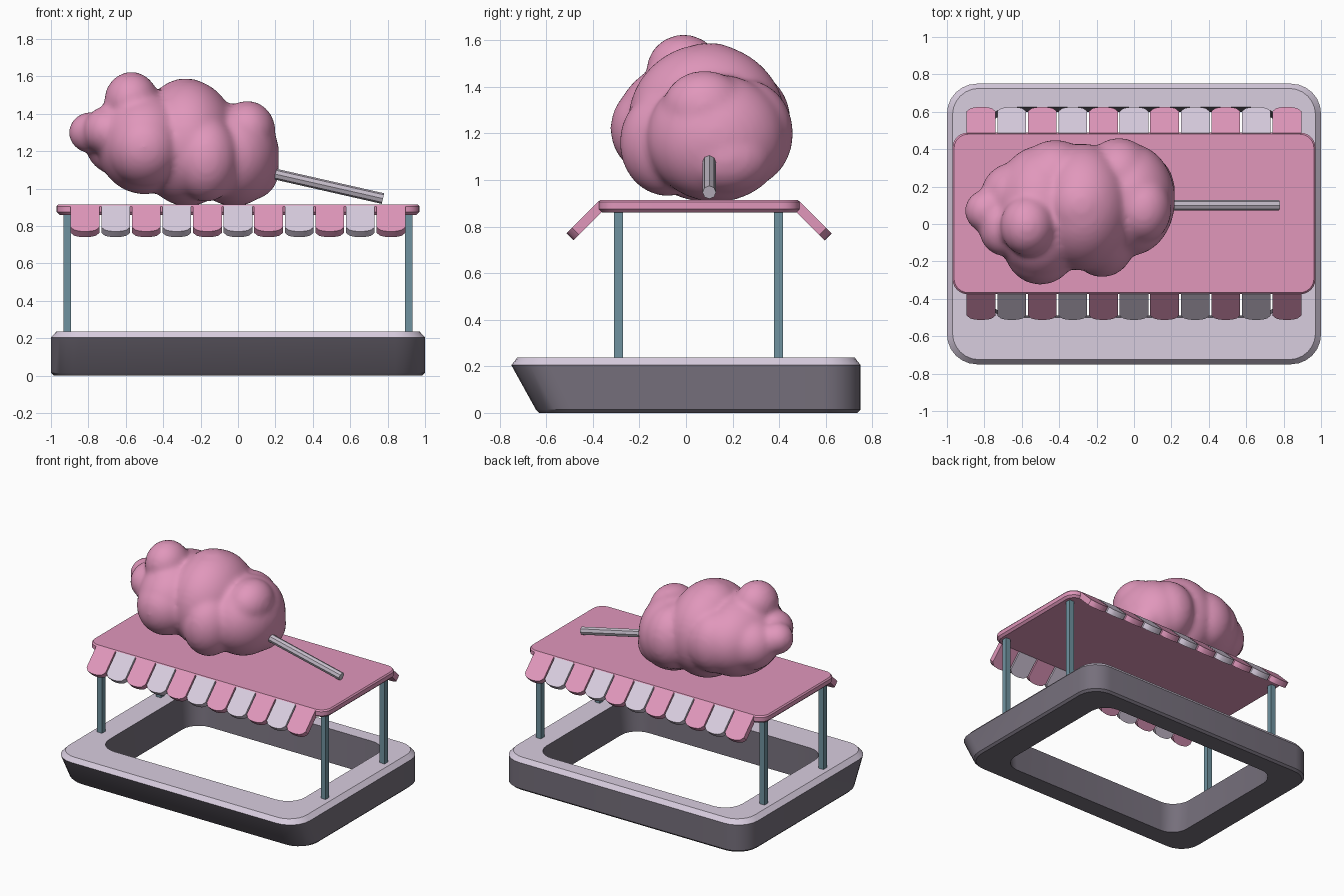
import bpy, bmesh, math
from mathutils import Vector, Matrix

if "Cube" in bpy.data.objects:
    bpy.data.objects.remove(bpy.data.objects["Cube"])


def material(name, rgb):
    m = bpy.data.materials.new(name)
    m.diffuse_color = (*rgb, 1)
    m.use_nodes = True
    m.node_tree.nodes["Principled BSDF"].inputs["Base Color"].default_value = m.diffuse_color
    return m


PINK = material("candy pink", (0.75, 0.31, 0.50))
LILAC = material("pale lilac", (0.69, 0.61, 0.74))
GREY = material("dark grey", (0.18, 0.16, 0.20))
TEAL = material("teal grey", (0.16, 0.29, 0.35))
STICK = material("stick grey", (0.55, 0.50, 0.58))


def finish(name, bm, mats, smooth=None):
    bmesh.ops.recalc_face_normals(bm, faces=bm.faces[:])
    me = bpy.data.meshes.new(name)
    bm.to_mesh(me)
    bm.free()
    for m in mats:
        me.materials.append(m)
    ob = bpy.data.objects.new(name, me)
    bpy.context.collection.objects.link(ob)
    if smooth:
        bpy.ops.object.select_all(action='DESELECT')
        ob.select_set(True)
        bpy.context.view_layer.objects.active = ob
        bpy.ops.object.shade_smooth_by_angle(angle=math.radians(smooth))
    return ob


def rounded_ring(bm, hx, y0, y1, z, r, n=6):
    """Loop of vertices around a rounded rectangle."""
    out = []
    corners = [(hx - r, y1 - r), (-hx + r, y1 - r), (-hx + r, y0 + r), (hx - r, y0 + r)]
    for k, (cx, cy) in enumerate(corners):
        for i in range(n + 1):
            a = math.pi / 2 * (k + i / n)
            out.append(bm.verts.new((cx + r * math.cos(a), cy + r * math.sin(a), z)))
    return out


def bridge(bm, a, b, mat=0):
    n = len(a)
    for i in range(n):
        j = (i + 1) % n
        bm.faces.new((a[i], a[j], b[j], b[i])).material_index = mat


# base frame: sloping front, chamfered pale top, open middle
bm = bmesh.new()
profile = [
    (0.985, -0.63, 0.735, 0.0, 0.15),
    (1.0, -0.645, 0.75, 0.015, 0.16),
    (1.0, -0.75, 0.75, 0.205, 0.16),
    (0.97, -0.725, 0.725, 0.237, 0.14),
    (0.80, -0.50, 0.625, 0.237, 0.14),
    (0.78, -0.49, 0.60, 0.0, 0.13),
]
rings = [rounded_ring(bm, *p) for p in profile]
for i in range(len(rings)):
    bridge(bm, rings[i], rings[(i + 1) % len(rings)], 1 if i in (2, 3) else 0)
finish("base_frame", bm, [GREY, LILAC], 25)

# four square posts
for sx, side in ((-1, "left"), (1, "right")):
    for y, end in ((-0.29, "front"), (0.397, "back")):
        bm = bmesh.new()
        bmesh.ops.create_cube(bm, size=1, matrix=Matrix.Translation((sx * 0.914, y, 0.55))
                              @ Matrix.Diagonal((0.04, 0.04, 0.66, 1)))
        finish(f"{end}_{side}_post", bm, [TEAL])

# flat roof with rounded corners
bm = bmesh.new()
rings = [rounded_ring(bm, *p) for p in [
    (0.955, -0.36, 0.475, 0.86, 0.07),
    (0.97, -0.375, 0.488, 0.875, 0.08),
    (0.97, -0.375, 0.488, 0.905, 0.08),
    (0.962, -0.367, 0.48, 0.915, 0.075)]]
for a, b in zip(rings, rings[1:]):
    bridge(bm, a, b)
bm.faces.new(rings[0])
bm.faces.new(rings[-1])
finish("roof", bm, [PINK], 25)


# scalloped awning flaps on front and back
def flap(name, cx, y, sy, mat):
    bm = bmesh.new()
    w, n = 0.077, 8
    outline = [(-w, 0.0)]
    for i in range(n + 1):
        t = -1 + 2 * i / n
        outline.append((t * w, 0.165 + 0.033 * math.sqrt(max(0, 1 - t * t))))
    outline.append((w, 0.0))
    down = Vector((0, sy, -1)).normalized()
    inward = Vector((0, -sy, -1)).normalized() * 0.043
    top = [bm.verts.new(Vector((cx + x, y, 0.911)) + down * s) for x, s in outline]
    low = [bm.verts.new(v.co + inward) for v in top]
    bm.faces.new(top)
    bm.faces.new(low)
    bridge(bm, top, low)
    finish(name, bm, [mat], 30)


for i in range(11):
    x = (i - 5) * 0.1635
    mat = LILAC if i % 2 else PINK
    flap(f"front_flap_{i + 1}", x, -0.373, -1, mat)
    flap(f"back_flap_{i + 1}", x, 0.486, 1, mat)

# fluffy spun sugar: overlapping ellipsoids merged into one soft lump
puffs = [
    ((-0.02, 0.13, 1.18), (0.24, 0.30, 0.275)),
    ((0.05, 0.08, 1.31), (0.15, 0.18, 0.16)),
    ((0.07, 0.17, 1.10), (0.15, 0.20, 0.16)),
    ((-0.27, 0.09, 1.245), (0.27, 0.34, 0.34)),
    ((-0.50, 0.06, 1.25), (0.26, 0.36, 0.28)),
    ((-0.57, -0.01, 1.47), (0.145, 0.16, 0.155)),
    ((-0.79, 0.07, 1.30), (0.115, 0.115, 0.11)),
    ((-0.17, -0.08, 1.16), (0.18, 0.205, 0.23)),
    ((-0.50, -0.11, 1.22), (0.20, 0.215, 0.21)),
    ((-0.08, 0.26, 1.20), (0.19, 0.20, 0.23)),
    ((-0.64, 0.15, 1.25), (0.18, 0.18, 0.18)),
    ((-0.42, 0.26, 1.25), (0.20, 0.19, 0.22)),
    ((-0.70, -0.02, 1.31), (0.13, 0.15, 0.13)),
    ((-0.28, 0.10, 1.42), (0.19, 0.20, 0.17)),
]
bm = bmesh.new()
for c, r in puffs:
    bmesh.ops.create_icosphere(bm, subdivisions=4, radius=1,
                               matrix=Matrix.Translation(c) @ Matrix.Diagonal((*r, 1)))
sugar = finish("spun_sugar", bm, [PINK], 180)
mod = sugar.modifiers.new("merge", 'REMESH')
mod.mode = 'VOXEL'
mod.voxel_size = 0.018
mod.use_smooth_shade = True
mod = sugar.modifiers.new("soften", 'SMOOTH')
mod.factor = 0.5
mod.iterations = 10

# stick
a, b = Vector((0.0, 0.1, 1.123)), Vector((0.775, 0.1, 0.947))
bm = bmesh.new()
rot = (b - a).to_track_quat('Z', 'Y').to_matrix().to_4x4()
bmesh.ops.create_cone(bm, cap_ends=True, segments=8, radius1=0.029, radius2=0.029,
                      depth=(b - a).length, matrix=Matrix.Translation((a + b) / 2) @ rot)
finish("stick", bm, [STICK])
